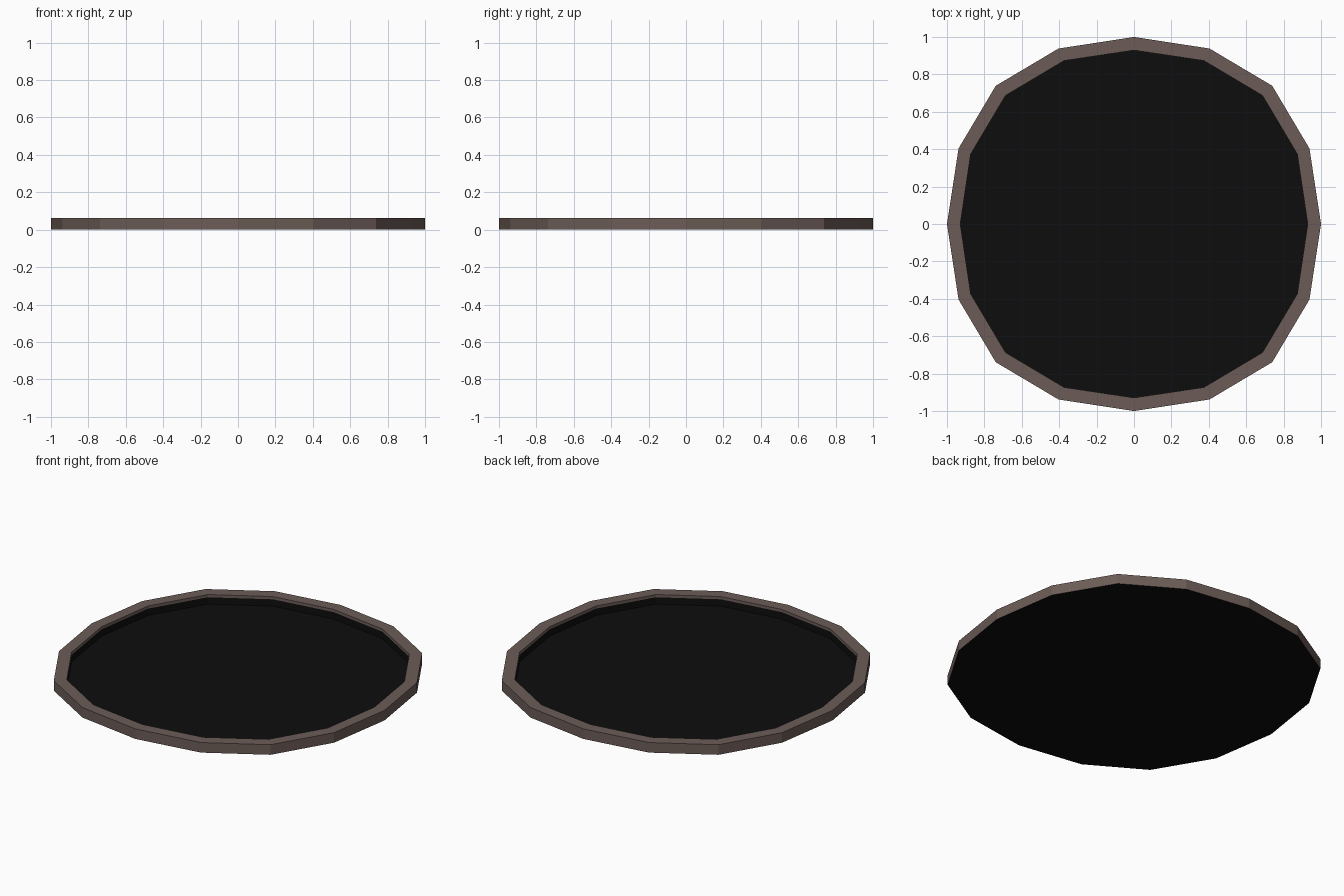
import bpy, bmesh

if "Cube" in bpy.data.objects:
    bpy.data.objects.remove(bpy.data.objects["Cube"])

# Slightly squared 16-sided outlines, given as one octant and mirrored
OUTER = [(1.0, 0.0), (0.938, 0.404), (0.739, 0.739), (0.404, 0.938)]
INNER = [(0.929, 0.0), (0.873, 0.374), (0.687, 0.687), (0.374, 0.873)]
TOP, LIP, FLOOR = 0.062, 0.045, 0.003


def outline(quarter):
    pts, q = [], quarter
    for _ in range(4):
        pts += q
        q = [(-y, x) for x, y in q]
    return pts


def material(name, color):
    m = bpy.data.materials.new(name)
    m.diffuse_color = (*color, 1)
    m.use_nodes = True
    m.node_tree.nodes["Principled BSDF"].inputs["Base Color"].default_value = m.diffuse_color
    return m


def lathe(name, profile, mat, cap_start=False, cap_end=False):
    """Bridge a stack of (outline, z) rings into a flat-shaded shell."""
    bm = bmesh.new()
    rings = [[bm.verts.new((x, y, z)) for x, y in outline(q)] for q, z in profile]
    for a, b in zip(rings, rings[1:]):
        for i in range(len(a)):
            j = (i + 1) % len(a)
            bm.faces.new((a[i], a[j], b[j], b[i]))
    if cap_start:
        bm.faces.new(rings[0][::-1])
    if cap_end:
        bm.faces.new(rings[-1])
    mesh = bpy.data.meshes.new(name)
    bm.to_mesh(mesh)
    bm.free()
    mesh.materials.append(mat)
    obj = bpy.data.objects.new(name, mesh)
    bpy.context.collection.objects.link(obj)
    return obj


brown = material("brown", (0.15, 0.108, 0.095))
black = material("black", (0.004, 0.004, 0.004))

# Rim: outer wall, flat top and a short inner lip
lathe("rim", [(OUTER, 0), (OUTER, TOP), (INNER, TOP), (INNER, LIP)], brown)
# Recess: dark inner wall running down to the floor
lathe("recess", [(INNER, LIP), (INNER, FLOOR)], black, cap_end=True)
# Underside: flat dark base
lathe("underside", [(OUTER, 0)], black, cap_start=True)
